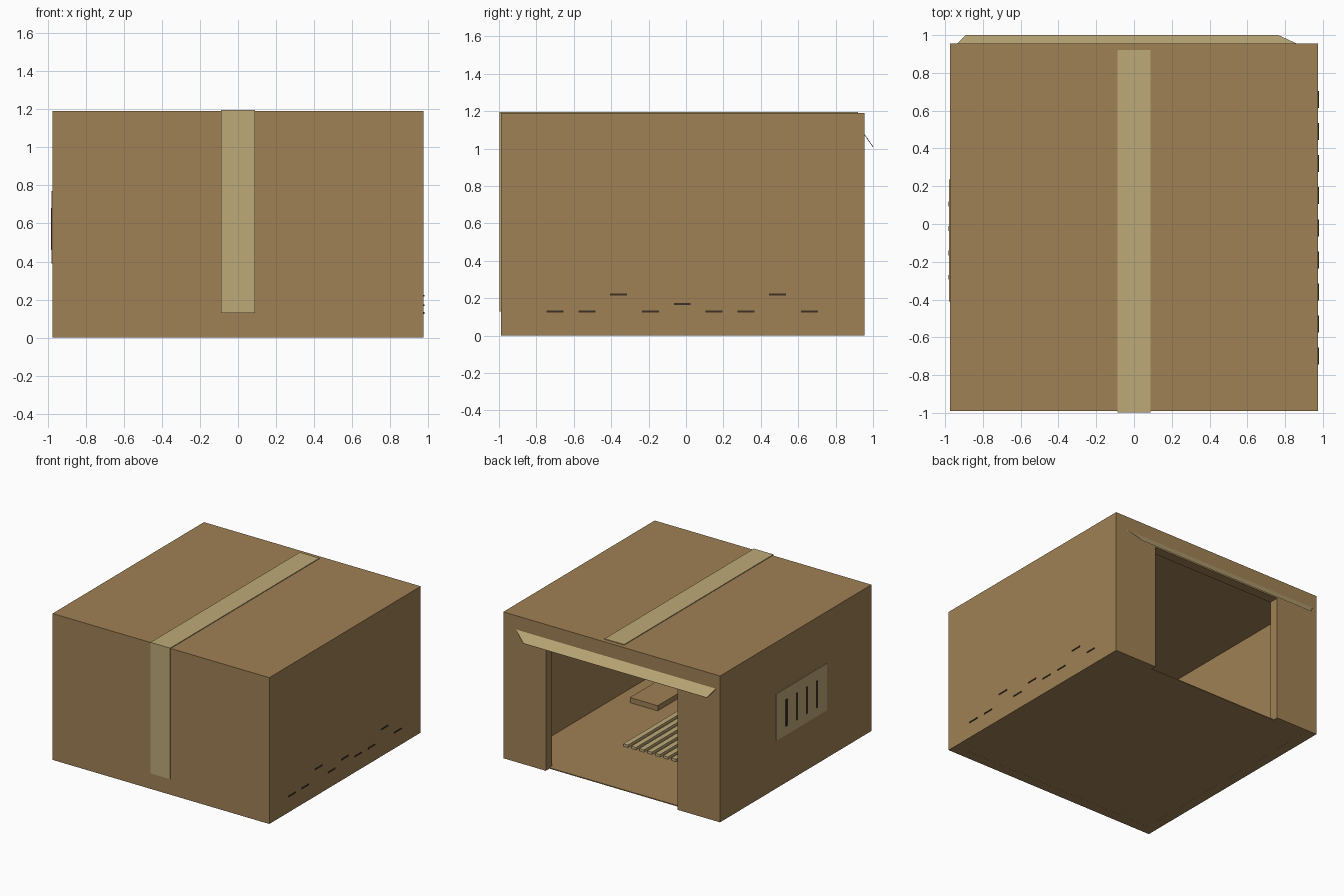
import bpy, bmesh

old = bpy.data.objects.get("Cube")
if old:
    bpy.data.objects.remove(old, do_unlink=True)


def material(name, rgb):
    m = bpy.data.materials.new(name)
    m.use_nodes = True
    m.diffuse_color = (*rgb, 1)
    m.node_tree.nodes["Principled BSDF"].inputs["Base Color"].default_value = (*rgb, 1)
    return m


CARD = material("cardboard", (0.352, 0.220, 0.089))
TAPE = material("tan tape", (0.515, 0.402, 0.188))
DARK = material("dark brown", (0.045, 0.030, 0.016))


def finish(name, bm, mat):
    bmesh.ops.recalc_face_normals(bm, faces=bm.faces)
    me = bpy.data.meshes.new(name)
    bm.to_mesh(me)
    bm.free()
    me.materials.append(mat)
    ob = bpy.data.objects.new(name, me)
    bpy.context.collection.objects.link(ob)
    return ob


def box(name, x, y, z, mat):
    """Box between the given (low, high) limits on each axis."""
    bm = bmesh.new()
    bmesh.ops.create_cube(bm, size=1)
    for v in bm.verts:
        v.co = [lim[0] if c < 0 else lim[1] for c, lim in zip(v.co, (x, y, z))]
    return finish(name, bm, mat)


# Hollow carton, open below and with a doorway in the back
carton = box("carton", (-0.975, 0.975), (-0.99, 0.955), (0, 1.19), CARD)
cutters = [
    box("cavity_cutter", (-0.895, 0.895), (-0.91, 0.875), (-0.1, 1.112), CARD),
    box("doorway_cutter", (-0.593, 0.593), (0.80, 1.10), (-0.2, 1.03), CARD),
]
bpy.context.view_layer.objects.active = carton
for c in cutters:
    c.hide_render = True
    mod = carton.modifiers.new("cut", "BOOLEAN")
    mod.operation = "DIFFERENCE"
    mod.solver = "EXACT"
    mod.object = c
    bpy.ops.object.modifier_apply(modifier=mod.name)
    bpy.data.objects.remove(c, do_unlink=True)

# Thin floor sheet
box("floor", (-0.94, 0.94), (-0.95, 0.91), (0.0005, 0.008), CARD)

# Sealing tape over the top and down the front
box("tape_top", (-0.088, 0.088), (-0.998, 0.92), (1.188, 1.196), TAPE)
box("tape_front", (-0.088, 0.088), (-0.998, -0.988), (0.13, 1.192), TAPE)

# Sloping flap above the doorway
bm = bmesh.new()
outline = [(0.867, 0.953, 1.08), (-0.938, 0.953, 1.08), (-0.89, 1.0, 1.012), (0.764, 1.0, 1.012)]
face = bm.faces.new([bm.verts.new(p) for p in outline])
ext = bmesh.ops.extrude_face_region(bm, geom=[face])
for v in ext["geom"]:
    if isinstance(v, bmesh.types.BMVert):
        v.co.z -= 0.006
finish("door_flap", bm, TAPE)

# Vent plate with four slits on the right side
box("vent_plate", (-0.980, -0.974), (-0.41, 0.235), (0.39, 0.77), TAPE)
for i in range(4):
    y = 0.105 - 0.129 * i
    box(f"vent_slit_{i + 1}", (-0.983, -0.979), (y - 0.013, y + 0.013), (0.46, 0.68), DARK)

# Row of short dashes low on the left side
for i in range(9):
    y = -0.70 + 0.17 * i
    z = (0.13, 0.13, 0.22, 0.13, 0.17)[i % 5]
    box(f"side_dash_{i + 1}", (0.974, 0.980), (y - 0.045, y + 0.045), (z - 0.005, z + 0.005), DARK)

# Slatted mat on the floor
for i in range(11):
    x = 0.34 - 0.072 * i
    box(f"mat_slat_{i + 1}", (x - 0.021, x + 0.021), (-0.45, 0.29), (0.006, 0.028), TAPE)

# Low block in the far corner
box("floor_block", (0.506, 0.757), (-0.76, -0.36), (0.006, 0.05), CARD)
